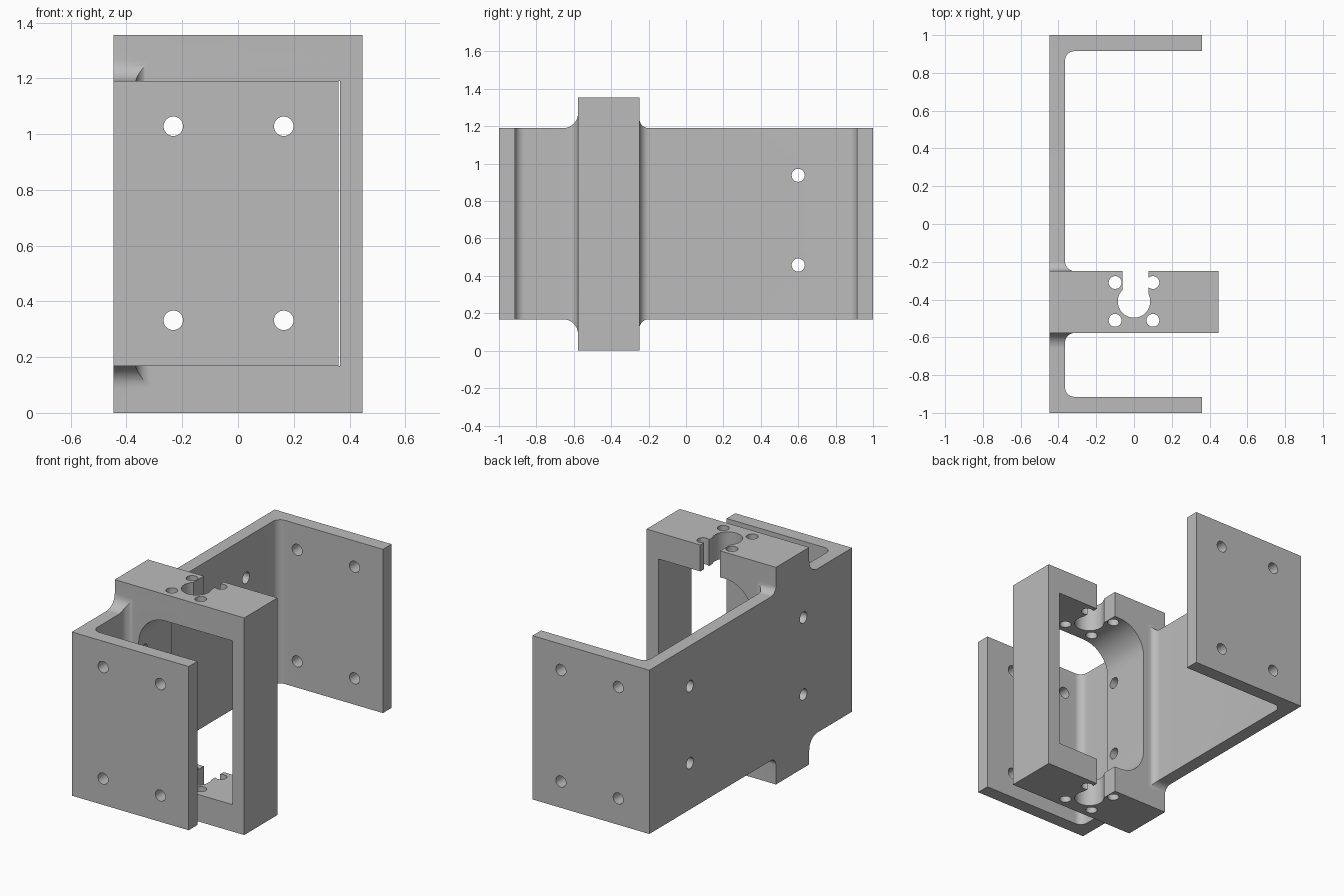
import bpy, bmesh
from math import sin, cos, pi, radians
from mathutils import Vector

cube = bpy.data.objects.get("Cube")
if cube:
    bpy.data.objects.remove(cube)

W, H = 0.447, 1.355             # half width, full height
LOW, HIGH = 0.168, 1.19         # channel bottom and top
FRONT, BACK = -0.577, -0.249    # frame faces
WALL = -0.365                   # inner face of the side wall

grey = bpy.data.materials.new("plain_grey")
grey.use_nodes = True
colour = (0.5, 0.5, 0.5, 1)
grey.diffuse_color = colour
grey.node_tree.nodes["Principled BSDF"].inputs["Base Color"].default_value = colour


def outline(corners, steps=12):
    """Closed outline; a corner with a third value is rounded by that radius."""
    pts = []
    for i, c in enumerate(corners):
        p = Vector(c[:2])
        if len(c) == 2:
            pts.append(p)
            continue
        r = c[2]
        u = (Vector(corners[i - 1][:2]) - p).normalized()
        v = (Vector(corners[(i + 1) % len(corners)][:2]) - p).normalized()
        for k in range(steps + 1):
            t = k / steps * pi / 2
            pts.append(p + r * (u + v) - r * (u * sin(t) + v * cos(t)))
    return pts


def circle(a, b, r, n=40):
    return [(a + r * cos(2 * pi * k / n), b + r * sin(2 * pi * k / n)) for k in range(n)]


def rect(a0, a1, b0, b1):
    return [(a0, b0), (a1, b0), (a1, b1), (a0, b1)]


def prism(name, pts, axis, start, end):
    """Extrude a flat outline along the x, y or z axis."""
    place = {"x": lambda a, b: (start, a, b),
             "y": lambda a, b: (a, start, b),
             "z": lambda a, b: (a, b, start)}[axis]
    bm = bmesh.new()
    face = bm.faces.new([bm.verts.new(place(*p)) for p in pts])
    new = bmesh.ops.extrude_face_region(bm, geom=[face])["geom"]
    move = Vector([(end - start) * (axis == k) for k in "xyz"])
    bmesh.ops.translate(bm, vec=move, verts=[g for g in new if isinstance(g, bmesh.types.BMVert)])
    bmesh.ops.recalc_face_normals(bm, faces=bm.faces)
    mesh = bpy.data.meshes.new(name)
    bm.to_mesh(mesh)
    bm.free()
    mesh.materials.append(grey)
    ob = bpy.data.objects.new(name, mesh)
    bpy.context.collection.objects.link(ob)
    return ob


def combine(target, tool, operation="DIFFERENCE"):
    """Apply a boolean and discard the tool."""
    mod = target.modifiers.new("cut", "BOOLEAN")
    mod.operation, mod.solver, mod.object = operation, "EXACT", tool
    bpy.context.view_layer.objects.active = target
    bpy.ops.object.modifier_apply(modifier=mod.name)
    bpy.data.objects.remove(tool)


# Plan shape: channel with two flanges and the frame branching off the wall
r = 0.05
plan = outline([(-W, -1), (0.36, -1), (0.36, -0.915), (WALL, -0.915, r),
                (WALL, FRONT, r), (W, FRONT), (W, BACK), (WALL, BACK, r),
                (WALL, 0.915, r), (0.36, 0.915), (0.36, 1), (-W, 1)])
bracket = prism("bracket", plan, "z", 0, H)

# Side shape: channel height, blending up and down into the taller frame
side = outline([(-1.1, LOW), (FRONT, LOW, 0.08), (FRONT, -0.1), (BACK, -0.1),
                (BACK, LOW, r), (1.1, LOW), (1.1, HIGH), (BACK, HIGH, r),
                (BACK, H + 0.1), (FRONT, H + 0.1), (FRONT, HIGH, 0.08), (-1.1, HIGH)])
combine(bracket, prism("side_shape", side, "x", -1, 1), "INTERSECT")

# Frame window, rounded on the wall side
window = outline([(-0.282, LOW, 0.185), (0.365, LOW), (0.365, HIGH), (-0.282, HIGH, 0.185)])
combine(bracket, prism("window", window, "y", -0.7, -0.12))

# Socket with open slot and four screw holes through the frame's bars
combine(bracket, prism("socket", circle(0, -0.41, 0.086), "z", -1, 2))
combine(bracket, prism("slot", rect(-0.062, 0.076, -0.41, -0.1), "z", -1, 2))
for x in (-0.1, 0.1):
    for y in (-0.51, -0.31):
        combine(bracket, prism("bar_hole", circle(x, y, 0.034), "z", -1, 2))

# Holes through both flanges
for x in (-0.232, 0.164):
    for z in (0.332, 1.028):
        combine(bracket, prism("flange_hole", circle(x, z, 0.035), "y", -2, 2))

# Holes through the side wall
for y in (-0.52, 0.6):
    for z in (0.458, 0.938):
        combine(bracket, prism("wall_hole", circle(y, z, 0.035), "x", -1, -0.1))

bpy.ops.object.select_all(action="DESELECT")
bracket.select_set(True)
bpy.context.view_layer.objects.active = bracket
bpy.ops.object.shade_smooth_by_angle(angle=radians(30))
